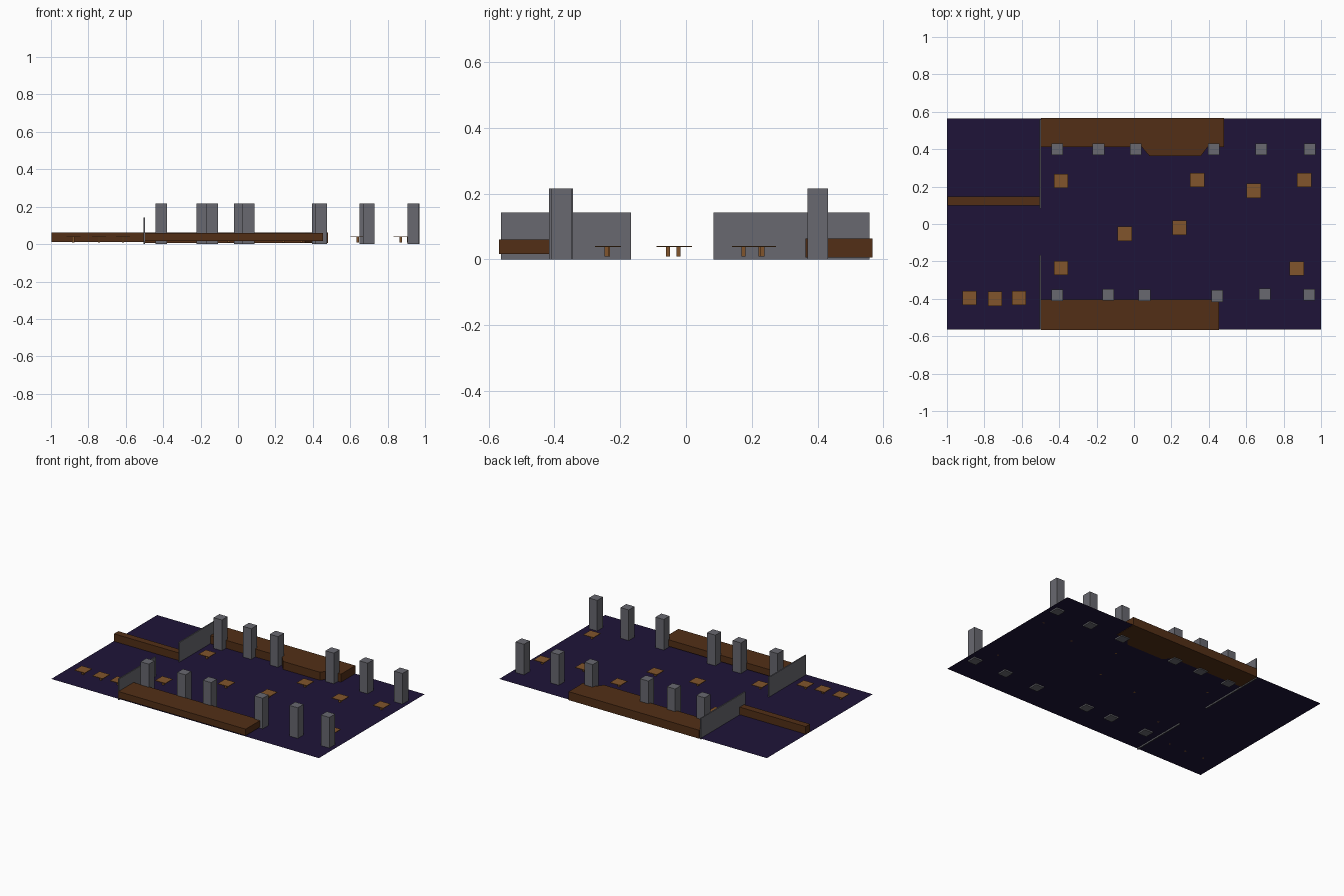
import bpy, bmesh

if "Cube" in bpy.data.objects:
    bpy.data.objects.remove(bpy.data.objects["Cube"])


def material(name, rgb):
    m = bpy.data.materials.new(name)
    m.diffuse_color = (*rgb, 1)
    m.use_nodes = True
    m.node_tree.nodes["Principled BSDF"].inputs["Base Color"].default_value = m.diffuse_color
    return m


PURPLE = material("dark_purple", (0.013, 0.007, 0.04))
BROWN = material("dark_wood", (0.085, 0.028, 0.008))
TAN = material("light_wood", (0.22, 0.09, 0.025))
STONE = material("grey_stone", (0.14, 0.14, 0.16))


def finish(name, bm, mat):
    bmesh.ops.recalc_face_normals(bm, faces=bm.faces)
    mesh = bpy.data.meshes.new(name)
    bm.to_mesh(mesh)
    bm.free()
    mesh.materials.append(mat)
    obj = bpy.data.objects.new(name, mesh)
    bpy.context.collection.objects.link(obj)
    return obj


def prism(bm, outline, z0, z1):
    """Extrude a flat outline from z0 up to z1."""
    face = bm.faces.new([bm.verts.new((x, y, z0)) for x, y in outline])
    up = bmesh.ops.extrude_face_region(bm, geom=[face], use_keep_orig=True)["geom"]
    for v in up:
        if isinstance(v, bmesh.types.BMVert):
            v.co.z = z1


def rect(x0, x1, y0, y1):
    return [(x0, y0), (x1, y0), (x1, y1), (x0, y1)]


def square(x, y, size):
    h = size / 2
    return rect(x - h, x + h, y - h, y + h)


def solid(name, outline, z0, z1, mat):
    bm = bmesh.new()
    prism(bm, outline, z0, z1)
    return finish(name, bm, mat)


# Floor: a single flat sheet, with the pillars and back bar reaching just below it
FLOOR_Z = 0.009
bm = bmesh.new()
bm.faces.new([bm.verts.new((x, y, FLOOR_Z)) for x, y in rect(-1, 1, -0.565, 0.565)])
finish("floor", bm, PURPLE)

# Dividing walls with a doorway between them
solid("divider_wall_back", rect(-0.504, -0.496, 0.083, 0.558), 0, 0.142, STONE)
solid("divider_wall_front", rect(-0.504, -0.496, -0.563, -0.167), 0, 0.142, STONE)

# Counters: the back one has a chamfered bay
solid("back_counter", [(-0.496, 0.567), (-0.496, 0.413), (0.04, 0.413), (0.083, 0.363),
                       (0.357, 0.363), (0.395, 0.413), (0.48, 0.413), (0.48, 0.567)],
      0.006, 0.063, BROWN)
solid("front_counter", rect(-0.496, 0.455, -0.568, -0.405), 0.016, 0.06, BROWN)
solid("side_counter", rect(-0.997, -0.504, 0.1, 0.146), 0.01, 0.061, BROWN)

# Two rows of pillars
pillars = [(-0.41, 0.4), (-0.19, 0.4), (0.01, 0.4), (0.427, 0.4), (0.68, 0.4), (0.94, 0.4),
           (-0.41, -0.38), (-0.137, -0.378), (0.056, -0.38),
           (0.445, -0.385), (0.7, -0.375), (0.938, -0.378)]
for x, y in pillars:
    solid("pillar", square(x, y, 0.062), 0, 0.216, STONE)

# Tables: thin square top on a central post
tables = [(-0.39, 0.23), (0.338, 0.235), (0.64, 0.178), (0.91, 0.235),
          (-0.05, -0.052), (0.243, -0.02), (-0.39, -0.235), (0.87, -0.238),
          (-0.88, -0.395), (-0.743, -0.4), (-0.615, -0.395)]
for x, y in tables:
    bm = bmesh.new()
    prism(bm, square(x, y, 0.076), 0.037, 0.041)
    prism(bm, square(x, y - 0.003, 0.013), FLOOR_Z, 0.037)
    finish("table", bm, TAN)
